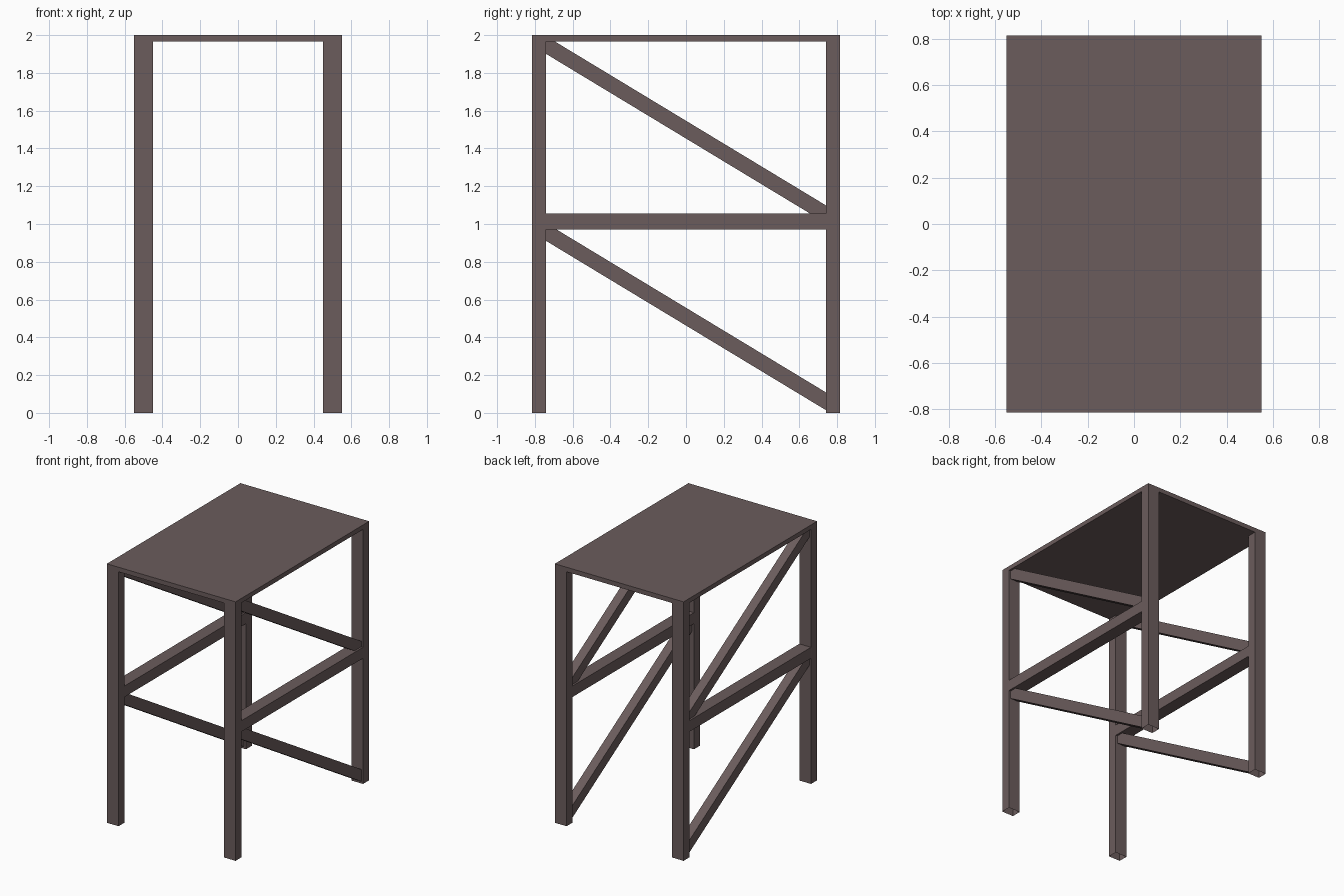
import bpy
import bmesh

cube = bpy.data.objects.get("Cube")
if cube:
    bpy.data.objects.remove(cube, do_unlink=True)

# Single painted wood colour
wood = bpy.data.materials.new("dark brown wood")
colour = (0.147, 0.107, 0.107, 1)
wood.diffuse_color = colour
wood.use_nodes = True
wood.node_tree.nodes["Principled BSDF"].inputs["Base Color"].default_value = colour

HALF_X, HALF_Y = 0.55, 0.815
LEG_X, LEG_Y = 0.45, 0.74      # inner faces of the legs
TOP_Z = 1.965                  # underside of the table top
INSET = 0.015                  # braces are slimmer than the legs


def slab(name, profile, x0, x1, open_bottom=False):
    """Extrude a (y, z) profile along x."""
    bm = bmesh.new()
    face = bm.faces.new([bm.verts.new((x0, y, z)) for y, z in profile])
    new = bmesh.ops.extrude_face_region(bm, geom=[face])["geom"]
    verts = [v for v in new if isinstance(v, bmesh.types.BMVert)]
    bmesh.ops.translate(bm, verts=verts, vec=(x1 - x0, 0, 0))
    bmesh.ops.recalc_face_normals(bm, faces=bm.faces)
    if open_bottom:
        bm.normal_update()
        ends = [f for f in bm.faces if f.normal.z < -0.9]
        bmesh.ops.delete(bm, geom=ends, context='FACES')
    mesh = bpy.data.meshes.new(name)
    bm.to_mesh(mesh)
    bm.free()
    mesh.materials.append(wood)
    obj = bpy.data.objects.new(name, mesh)
    bpy.context.collection.objects.link(obj)
    return obj


def box(y0, y1, z0, z1):
    return [(y0, z0), (y1, z0), (y1, z1), (y0, z1)]


# Table top
slab("table_top", box(-HALF_Y, HALF_Y, TOP_Z, 2), -HALF_X, HALF_X)

for side, s in (("left", 1), ("right", -1)):
    x0, x1 = sorted((s * LEG_X, s * HALF_X))
    # Hollow-ended legs
    for end, y0, y1 in (("front", -HALF_Y, -LEG_Y), ("back", LEG_Y, HALF_Y)):
        slab(f"{end}_{side}_leg", box(y0, y1, 0, TOP_Z), x0, x1, open_bottom=True)
    # Middle rail
    slab(f"{side}_rail", box(-LEG_Y, LEG_Y, 0.97, 1.055), x0, x1)
    # Diagonal braces, high at the front and low at the back
    for level, front_z, back_z in (("upper", 1.9, 1.005), ("lower", 0.91, 0.015)):
        h = 0.094
        profile = [(-LEG_Y, front_z), (LEG_Y, back_z),
                   (LEG_Y, back_z + h), (-LEG_Y, front_z + h)]
        slab(f"{level}_{side}_brace", profile, x0 + INSET, x1 - INSET)
